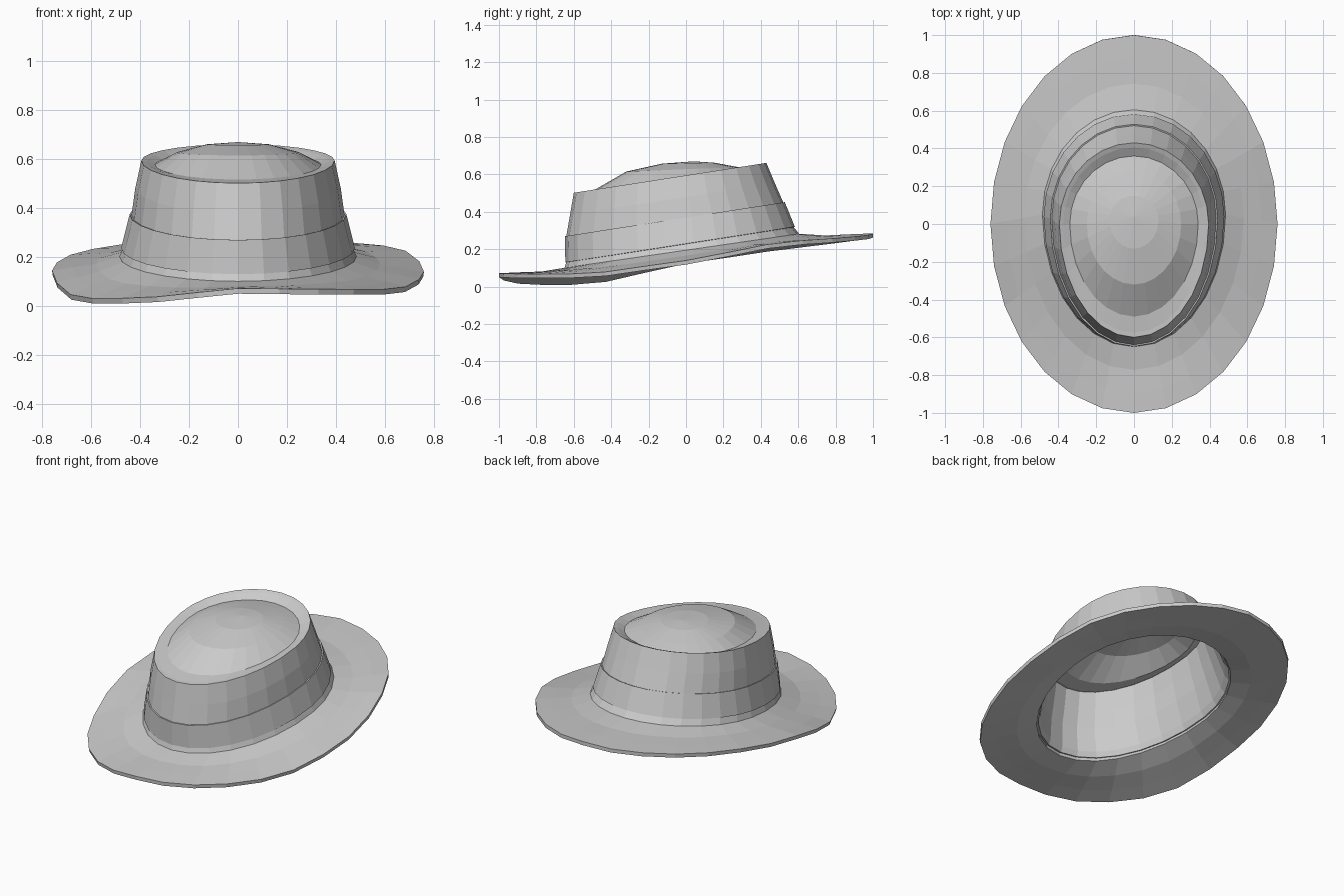
import bpy, bmesh
from math import sin, cos, tau

if "Cube" in bpy.data.objects:
    bpy.data.objects.remove(bpy.data.objects["Cube"])

N = 28  # segments around the hat

# Height of the brim edge every 30 degrees, starting at +x
EDGE_Z = [.14, .24, .265, .285, .265, .22, .145, .03, .032, .072, .068, .068]


def edge_height(a):
    f = a / tau * 12
    i = int(f)
    k = f - i
    return EDGE_Z[i % 12] * (1 - k) + EDGE_Z[(i + 1) % 12] * k


def egg(rx, front, back, cy, z0, slope):
    """Tilted egg-shaped ring: half width, front y, back y, centre y, height, tilt."""
    pts = []
    for i in range(N):
        a = tau * i / N
        s = sin(a)
        y = cy + s * ((back - cy) if s > 0 else (cy - front))
        pts.append((rx * cos(a), y, z0 + slope * y))
    return pts


def loft(name, rings, thickness, offset, tip=None):
    bm = bmesh.new()
    loops = [[bm.verts.new(p) for p in r] for r in rings]
    for a, b in zip(loops, loops[1:]):
        for i in range(N):
            j = (i + 1) % N
            bm.faces.new((a[i], a[j], b[j], b[i]))
    if tip:
        t = bm.verts.new(tip)
        for i in range(N):
            bm.faces.new((loops[-1][i], loops[-1][(i + 1) % N], t))
    me = bpy.data.meshes.new(name)
    bm.to_mesh(me)
    bm.free()
    ob = bpy.data.objects.new(name, me)
    bpy.context.collection.objects.link(ob)
    m = ob.modifiers.new("thickness", 'SOLIDIFY')
    m.thickness = thickness
    m.offset = offset
    return ob


base = egg(.485, -.65, .605, .05, .195, .145)

# Wavy brim, blended from its edge to the crown base
edge = [(.76 * cos(tau * i / N), sin(tau * i / N), edge_height(tau * i / N))
        for i in range(N)]


def blend(t, lift):
    return [(e[0] + (b[0] - e[0]) * t, e[1] + (b[1] - e[1]) * t,
             e[2] + (b[2] - e[2]) * t + lift) for e, b in zip(edge, base)]


brim = loft("brim", [edge, blend(.3, -.004), blend(.65, -.01), base], .022, -1)

# Crown walls, rim and domed top with a shallow valley inside the rim
crown = loft("crown", [
    base,
    egg(.47, -.64, .575, .04, .23, .155),
    egg(.435, -.64, .52, .03, .37, .155),
    egg(.42, -.62, .475, .01, .48, .155),
    egg(.395, -.60, .43, 0, .595, .155),
    egg(.375, -.575, .405, 0, .59, .15),
    egg(.34, -.49, .36, 0, .578, .125),
    egg(.25, -.32, .28, 0, .628, .04),
    egg(.13, -.13, .15, .02, .66, .02),
], .015, -1, tip=(0, .04, .67))

# Hat band wrapped round the lower crown
band = loft("hat_band", [
    egg(.478, -.645, .582, .04, .23, .155),
    egg(.443, -.648, .528, .03, .37, .155),
], .01, -1)
